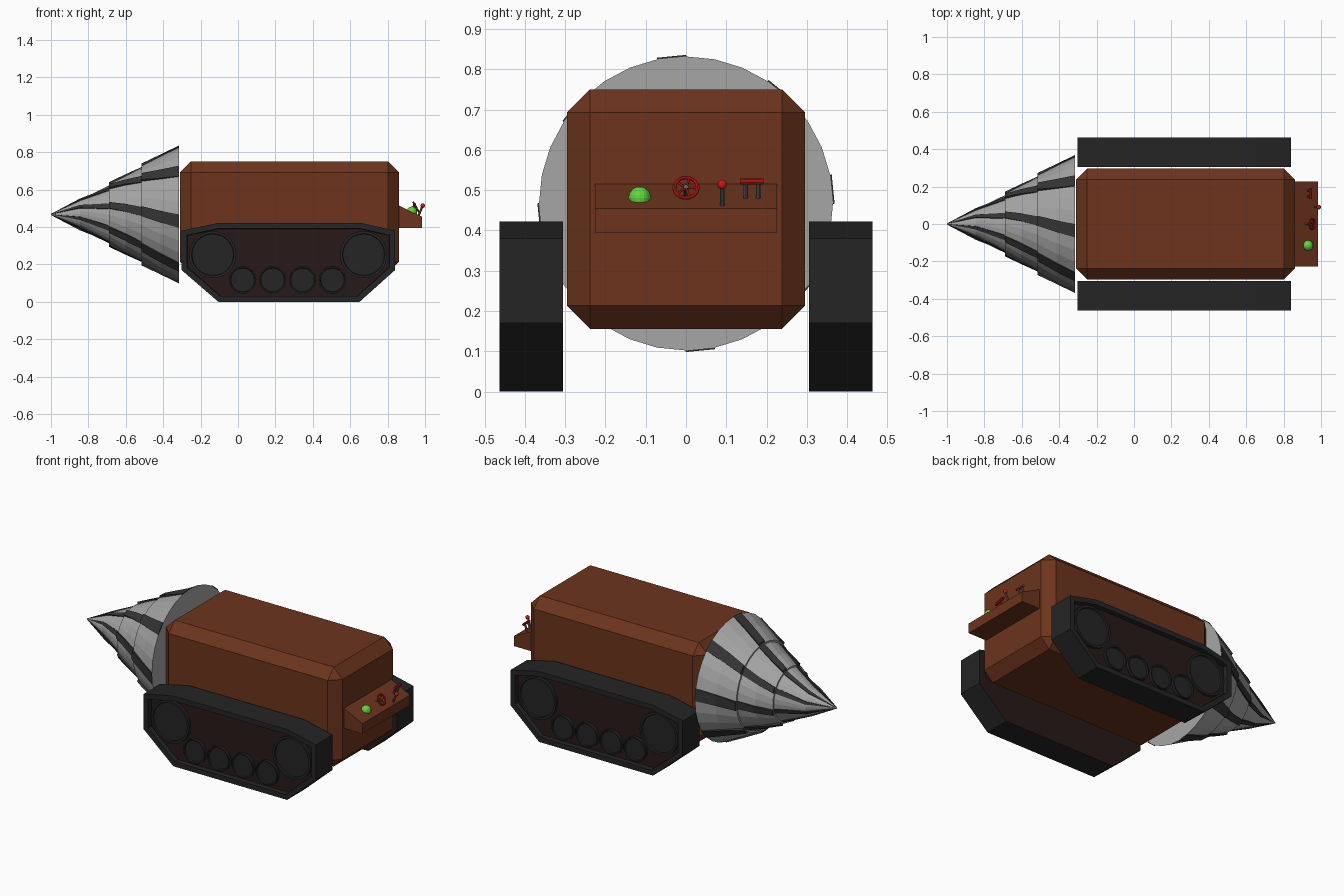
import bpy, bmesh
from math import radians, sin, cos, pi
from mathutils import Vector, Matrix

if "Cube" in bpy.data.objects:
    bpy.data.objects.remove(bpy.data.objects["Cube"])


def mat(name, r, g, b):
    m = bpy.data.materials.new(name)
    m.diffuse_color = (r, g, b, 1)
    m.use_nodes = True
    m.node_tree.nodes["Principled BSDF"].inputs["Base Color"].default_value = m.diffuse_color
    return m


RUST = mat("rust", 0.15, 0.034, 0.012)
STEEL = mat("steel", 0.38, 0.38, 0.38)
DARK = mat("dark_steel", 0.035, 0.035, 0.035)
RUBBER = mat("rubber", 0.018, 0.018, 0.018)
PANEL = mat("panel", 0.02, 0.010, 0.009)
RED = mat("red", 0.6, 0.01, 0.01)
GREEN = mat("green", 0.13, 0.65, 0.05)
ROD = mat("rod", 0.12, 0.12, 0.13)


def finish(bm, name, *mats):
    bmesh.ops.recalc_face_normals(bm, faces=bm.faces)
    me = bpy.data.meshes.new(name)
    bm.to_mesh(me)
    bm.free()
    ob = bpy.data.objects.new(name, me)
    bpy.context.collection.objects.link(ob)
    for m in mats:
        me.materials.append(m)
    return ob


def prism(profile, y0, y1):
    """Extrude an xz profile from y0 to y1; returns bmesh and the two caps."""
    bm = bmesh.new()
    a = [bm.verts.new((x, y0, z)) for x, z in profile]
    b = [bm.verts.new((x, y1, z)) for x, z in profile]
    caps = bm.faces.new(a), bm.faces.new(b)
    n = len(a)
    for i in range(n):
        j = (i + 1) % n
        bm.faces.new((a[i], a[j], b[j], b[i]))
    bmesh.ops.recalc_face_normals(bm, faces=bm.faces)
    return bm, caps


def rod(bm, p, q, r, sides=10):
    p, q = Vector(p), Vector(q)
    d = q - p
    m = Matrix.Translation((p + q) / 2) @ d.to_track_quat('Z', 'Y').to_matrix().to_4x4()
    bmesh.ops.create_cone(bm, cap_ends=True, segments=sides, radius1=r, radius2=r,
                          depth=d.length, matrix=m)


def mirror_y(ob):
    ob.modifiers.new("mirror", 'MIRROR').use_axis = (False, True, False)


# Hull: chamfered box
bm = bmesh.new()
bmesh.ops.create_cube(bm, size=1, matrix=Matrix.Translation((0.275, 0, 0.453))
                      @ Matrix.Diagonal((1.17, 0.592, 0.595, 1)))
bmesh.ops.bevel(bm, geom=bm.edges[:], offset=0.058, segments=1, affect='EDGES')
finish(bm, "hull", RUST)

# Drill: stepped cone with twisted columns, every fourth carrying a raised rib
N, BASE, CZ = 32, -0.315, 0.467
SECTIONS = [((-1.0, 0.002), (-0.69, 0.153)),
            ((-0.69, 0.163), (-0.515, 0.25)),
            ((-0.515, 0.26), (BASE, 0.365))]


def drill_point(x, r, column):
    t = (BASE - x) / 0.685
    a = 2 * pi * column / N + radians(52) * max(t, 0) ** 1.4
    return Vector((x, -r * cos(a), CZ + r * sin(a)))


bm = bmesh.new()
rows = []
for (x0, r0), (x1, r1) in SECTIONS:
    for k in range(3):
        f = k / 2
        x, r = x0 + (x1 - x0) * f, r0 + (r1 - r0) * f
        rows.append([bm.verts.new(drill_point(x, r, c)) for c in range(N)])
for u, v in zip(rows, rows[1:]):
    for c in range(N):
        d = (c + 1) % N
        bm.faces.new((u[c], u[d], v[d], v[c]))
bm.faces.new(rows[0])
bm.faces.new(rows[-1])
finish(bm, "drill_cone", STEEL)

bm = bmesh.new()
for col in range(-1, N - 1, 4):
    for (x0, r0), (x1, r1) in SECTIONS:
        loops = []
        for k in range(3):
            f = k / 2
            x, r = x0 + (x1 - x0) * f, r0 + (r1 - r0) * f
            h = min(0.013, r * 0.5) * (1 - f) + 0.004 * f
            loops.append([bm.verts.new(drill_point(x, max(r + o, 0.001), c))
                          for o, c in ((-0.004, col), (h, col), (h, col + 1), (-0.004, col + 1))])
        for a, b in zip(loops, loops[1:]):
            for i in range(4):
                j = (i + 1) % 4
                bm.faces.new((a[i], a[j], b[j], b[i]))
        bm.faces.new(loops[0])
        bm.faces.new(loops[-1])
finish(bm, "drill_ribs", DARK)

# Tracks: band profile with a recessed side panel
track = [(-0.302, 0.17), (-0.302, 0.38), (-0.105, 0.422), (0.655, 0.422),
         (0.84, 0.38), (0.84, 0.17), (0.65, 0), (-0.105, 0)]
bm, (outer, inner) = prism(track, -0.463, -0.305)
inner.material_index = 1
bmesh.ops.inset_individual(bm, faces=[outer], thickness=0.03, use_even_offset=True)
bmesh.ops.inset_individual(bm, faces=[outer], thickness=0.002, depth=-0.028,
                           use_even_offset=True)
outer.material_index = 1
mirror_y(finish(bm, "track", RUBBER, PANEL))

# Track wheels: large end wheels and small road wheels with raised rims
wheels = [(-0.135, 0.252, 0.126), (0.672, 0.252, 0.126)]
wheels += [(0.025 + 0.16 * i, 0.117, 0.073) for i in range(4)]
for i, (x, z, r) in enumerate(wheels):
    ring = [(x + r * cos(2 * pi * k / N), z + r * sin(2 * pi * k / N)) for k in range(N)]
    bm, (outer, inner) = prism(ring, -0.452, -0.425)
    bmesh.ops.inset_individual(bm, faces=[outer], thickness=r * 0.1)
    bmesh.ops.inset_individual(bm, faces=[outer], thickness=0.003, depth=-0.008)
    mirror_y(finish(bm, f"track_wheel_{i + 1}", RUBBER))

# Console: sloped desk on the rear
bm, _ = prism([(0.85, 0.395), (0.983, 0.395), (0.983, 0.455), (0.86, 0.515), (0.85, 0.515)],
              -0.226, 0.226)
finish(bm, "console", RUST)

# Green dome button
bm = bmesh.new()
bmesh.ops.create_uvsphere(bm, u_segments=16, v_segments=10, radius=0.028,
                          matrix=Matrix.Translation((0.93, -0.115, 0.481)))
finish(bm, "dome_button", GREEN)

# Steering wheel with spokes, on a shaft
wheel_mat = Matrix.Translation((0.952, 0, 0.506)) @ Matrix.Rotation(radians(60), 4, 'Y')
bpy.ops.mesh.primitive_torus_add(major_segments=24, minor_segments=8,
                                 major_radius=0.029, minor_radius=0.0048)
rim = bpy.context.object
rim.name = "steering_rim"
rim.matrix_world = wheel_mat
rim.data.materials.append(RED)
bm = bmesh.new()
for k in range(5):
    a = pi / 2 + 2 * pi * k / 5
    rod(bm, wheel_mat @ Vector((0, 0, 0)),
        wheel_mat @ Vector((0.029 * cos(a), 0.029 * sin(a), 0)), 0.0032, 6)
finish(bm, "steering_spokes", RED)
bm = bmesh.new()
rod(bm, wheel_mat @ Vector((0, 0, -0.04)), wheel_mat @ Vector((0, 0, 0.006)), 0.006)
finish(bm, "steering_shaft", ROD)

# Ball lever and double-rod pull handle
bm = bmesh.new()
rod(bm, (0.965, 0.09, 0.458), (0.986, 0.09, 0.512), 0.006)
for y in (0.148, 0.179):
    rod(bm, (0.928, y, 0.478), (0.944, y, 0.52), 0.006)
finish(bm, "lever_rods", ROD)
bm = bmesh.new()
bmesh.ops.create_uvsphere(bm, u_segments=12, v_segments=8, radius=0.012,
                          matrix=Matrix.Translation((0.988, 0.09, 0.514)))
finish(bm, "lever_ball", RED)
bm = bmesh.new()
rod(bm, (0.944, 0.134, 0.521), (0.944, 0.193, 0.521), 0.0075)
finish(bm, "pull_handle", RED)
